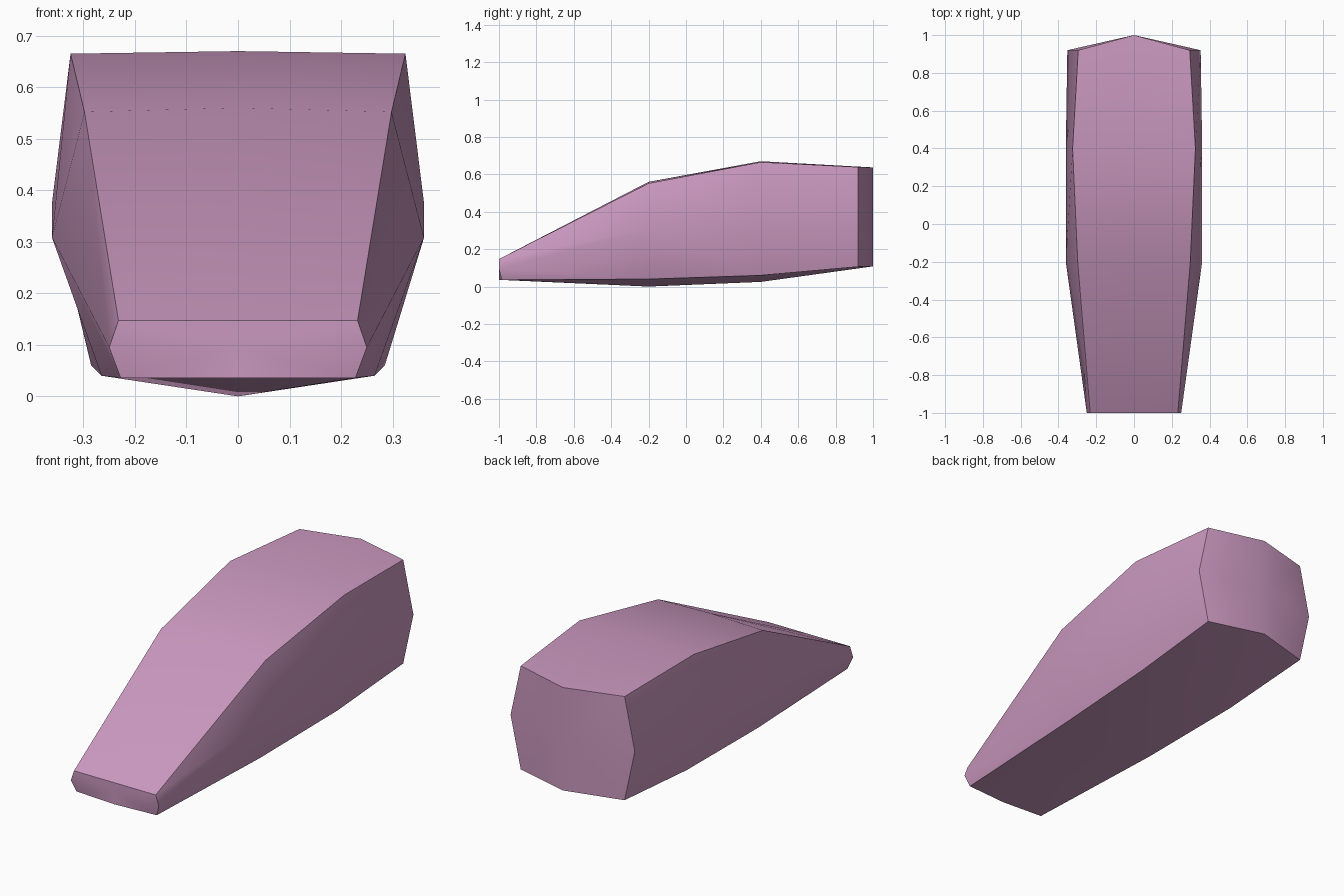
import bpy, bmesh, math

cube = bpy.data.objects.get("Cube")
if cube:
    bpy.data.objects.remove(cube, do_unlink=True)

# One flat colour
pink = bpy.data.materials.new("mauve pink")
pink.use_nodes = True
colour = (0.60, 0.32, 0.53, 1.0)
pink.diffuse_color = colour
bsdf = next(n for n in pink.node_tree.nodes if n.type == 'BSDF_PRINCIPLED')
bsdf.inputs["Base Color"].default_value = colour
bsdf.inputs["Roughness"].default_value = 0.6

# Half sections from nose to tail: top centre, top edge, widest, bottom edge, bottom centre
sections = [
    [(0, -1.0, .147), (.232, -1.0, .147), (.25, -1.0, .095), (.228, -.985, .036), (0, -1.0, .036)],
    [(0, -.2, .560), (.298, -.2, .552), (.361, -.2, .308), (.265, -.2, .040), (0, -.2, 0)],
    [(0, .4, .670), (.325, .4, .665), (.361, .4, .375), (.285, .4, .060), (0, .4, .025)],
    [(0, 1.0, .637), (.295, .92, .639), (.353, .92, .372), (.295, .92, .106), (0, 1.0, .108)],
]

bm = bmesh.new()
rings = []
for half in sections:
    # Mirror the half section into a closed eight point ring
    ring = half + [(-x, y, z) for x, y, z in reversed(half[1:-1])]
    rings.append([bm.verts.new(p) for p in ring])

# Skin between neighbouring sections
for a, b in zip(rings, rings[1:]):
    for i in range(8):
        j = (i + 1) % 8
        bm.faces.new((a[i], a[j], b[j], b[i]))

# Nose and tail caps, fanned around a point on the centre line
for ring, centre in ((rings[0], (0, -1.0, .095)), (rings[-1], (0, 1.0, .372))):
    c = bm.verts.new(centre)
    for i in range(8):
        bm.faces.new((ring[i], ring[(i + 1) % 8], c))

bmesh.ops.recalc_face_normals(bm, faces=bm.faces)
mesh = bpy.data.meshes.new("tapered_body")
bm.to_mesh(mesh)
bm.free()
mesh.materials.append(pink)

body = bpy.data.objects.new("tapered_body", mesh)
bpy.context.collection.objects.link(body)
bpy.ops.object.select_all(action='DESELECT')
body.select_set(True)
bpy.context.view_layer.objects.active = body
bpy.ops.object.shade_smooth_by_angle(angle=math.radians(45))
